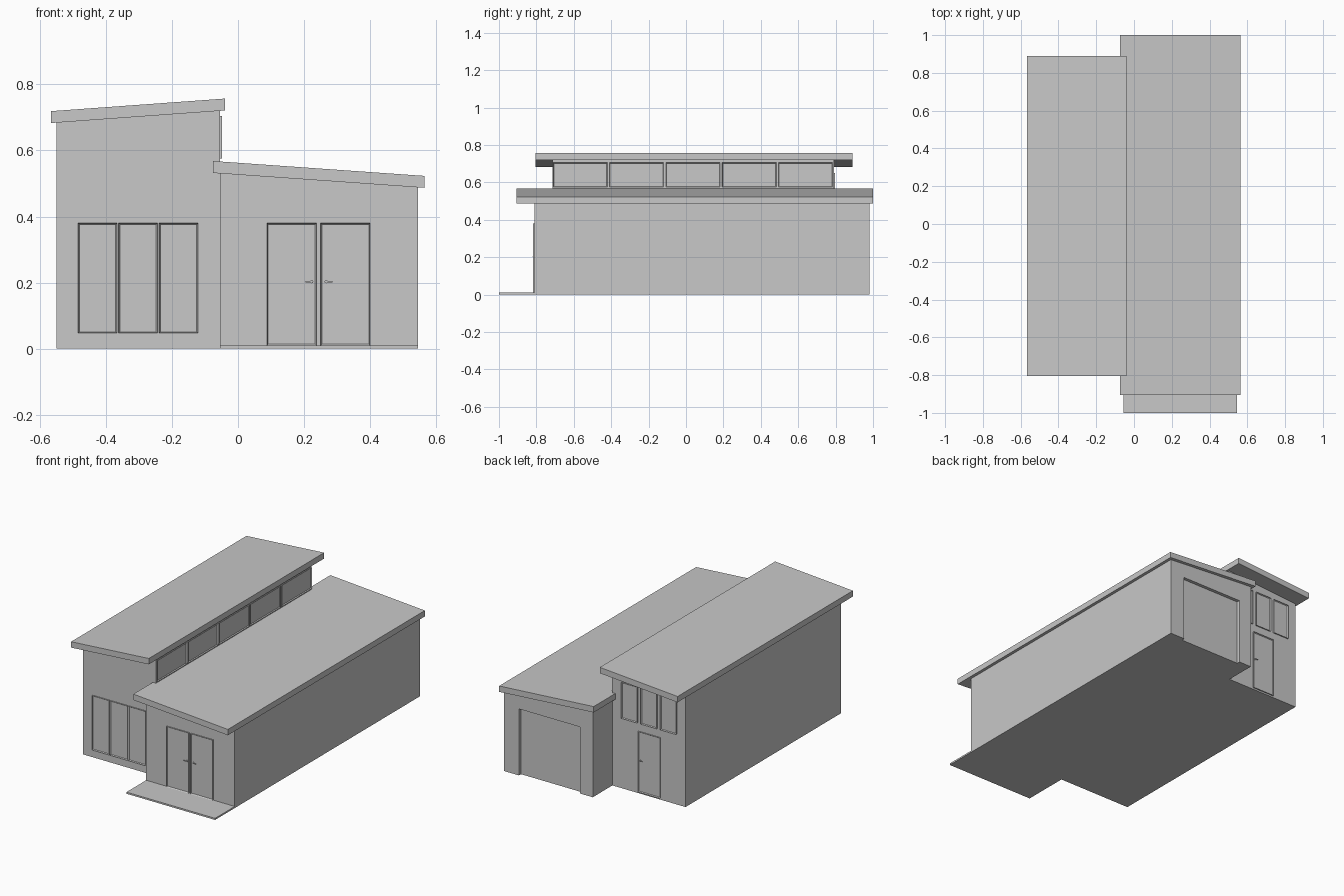
import bpy
import bmesh
from mathutils import Matrix, Vector

cube = bpy.data.objects.get("Cube")
if cube:
    bpy.data.objects.remove(cube, do_unlink=True)

grey = bpy.data.materials.new("plain_grey")
grey.use_nodes = True
colour = (0.58, 0.58, 0.58, 1)
grey.diffuse_color = colour
grey.node_tree.nodes["Principled BSDF"].inputs["Base Color"].default_value = colour


def finish(name, bm):
    bmesh.ops.recalc_face_normals(bm, faces=bm.faces)
    mesh = bpy.data.meshes.new(name)
    bm.to_mesh(mesh)
    bm.free()
    mesh.materials.append(grey)
    obj = bpy.data.objects.new(name, mesh)
    bpy.context.collection.objects.link(obj)
    return obj


def extrude_profile(name, points, y0, y1):
    """Prism with an x-z outline running from y0 to y1."""
    bm = bmesh.new()
    face = bm.faces.new([bm.verts.new((x, y0, z)) for x, z in points])
    out = bmesh.ops.extrude_face_region(bm, geom=[face])
    moved = [v for v in out["geom"] if isinstance(v, bmesh.types.BMVert)]
    bmesh.ops.translate(bm, verts=moved, vec=(0, y1 - y0, 0))
    return finish(name, bm)


def box(name, x0, x1, y0, y1, z0, z1):
    return extrude_profile(name, [(x0, z0), (x1, z0), (x1, z1), (x0, z1)], y0, y1)


def sloped(name, x0, x1, y0, y1, low, high_left, high_right):
    """Block with a sloping top; low holds the left and right base heights."""
    return extrude_profile(name, [(x0, low[0]), (x1, low[1]),
                                  (x1, high_right), (x0, high_left)], y0, y1)


def place(origin, facing):
    """Local x runs along the wall, local -y points out of it."""
    angle = {"front": 0, "left": 1.570796, "back": 3.141593}[facing]
    return Matrix.Translation(Vector(origin)) @ Matrix.Rotation(angle, 4, "Z")


def framed_panel(name, width, height, origin, facing):
    """Pane with a slim raised rim, centred above its origin."""
    bm = bmesh.new()
    w, depth = width / 2, 0.007
    corners = [(-w, 0), (w, 0), (w, height), (-w, height)]
    face = bm.faces.new([bm.verts.new((x, -depth, z)) for x, z in corners])
    back = bmesh.ops.extrude_face_region(bm, geom=[face])
    back_verts = [v for v in back["geom"] if isinstance(v, bmesh.types.BMVert)]
    bmesh.ops.translate(bm, verts=back_verts, vec=(0, depth + 0.002, 0))
    front = min(bm.faces, key=lambda f: f.calc_center_median().y)
    bmesh.ops.recalc_face_normals(bm, faces=bm.faces)
    bmesh.ops.inset_region(bm, faces=[front], thickness=0.004, use_even_offset=True)
    bmesh.ops.translate(bm, verts=list(front.verts), vec=(0, 0.006, 0))
    obj = finish(name, bm)
    obj.matrix_world = place(origin, facing)
    return obj


def handle(name, direction, origin, facing):
    """Round rose with a small lever."""
    bm = bmesh.new()
    turn = Matrix.Rotation(1.570796, 4, "X")
    bmesh.ops.create_cone(bm, cap_ends=True, segments=12, radius1=0.005,
                          radius2=0.005, depth=0.008, matrix=turn)
    lever = Matrix.Translation((direction * 0.009, -0.005, 0)) @ Matrix.Diagonal((0.02, 0.004, 0.004, 1))
    bmesh.ops.create_cube(bm, size=1, matrix=lever)
    obj = finish(name, bm)
    obj.matrix_world = place(origin, facing)


# Two wings with single-pitch roofs
sloped("tall_wing", -0.55, -0.055, -0.715, 0.79, (0, 0), 0.69, 0.722)
low_wing = sloped("low_wing", -0.055, 0.545, -0.81, 0.98, (0, 0), 0.532, 0.49)
sloped("tall_roof", -0.566, -0.04, -0.805, 0.89, (0.683, 0.721), 0.719, 0.757)
sloped("low_roof", -0.075, 0.565, -0.905, 1.0, (0.532, 0.487), 0.568, 0.523)
box("porch_slab", -0.055, 0.545, -1.0, -0.81, 0, 0.01)

# Recessed garage door at the back
cutter = box("garage_cutter", 0.03, 0.445, 0.96, 1.1, -0.1, 0.407)
cutter.hide_render = True
recess = low_wing.modifiers.new("garage_recess", "BOOLEAN")
recess.operation = "DIFFERENCE"
recess.solver = "EXACT"
recess.object = cutter
bpy.context.view_layer.objects.active = low_wing
bpy.ops.object.modifier_apply(modifier=recess.name)
bpy.data.objects.remove(cutter, do_unlink=True)

# Window rows
for i in range(3):
    framed_panel(f"front_window_{i + 1}", 0.117, 0.333,
                 (-0.425 + i * 0.1225, -0.715, 0.047), "front")
    framed_panel(f"back_window_{i + 1}", 0.108, 0.22,
                 (-0.437 + i * 0.132, 0.79, 0.43), "back")
for i in range(5):
    framed_panel(f"clerestory_window_{i + 1}", 0.29, 0.13,
                 (-0.056, -0.565 + i * 0.301, 0.575), "left")

# Doors with handles
for side, x, grip, way in (("right", 0.1625, 0.223, -1), ("left", 0.325, 0.267, 1)):
    framed_panel(f"front_door_{side}", 0.15, 0.37, (x, -0.81, 0.01), "front")
    handle(f"front_handle_{side}", way, (grip, -0.813, 0.203), "front")
framed_panel("back_door", 0.149, 0.37, (-0.306, 0.79, 0.01), "back")
handle("back_handle", 1, (-0.244, 0.793, 0.203), "back")
